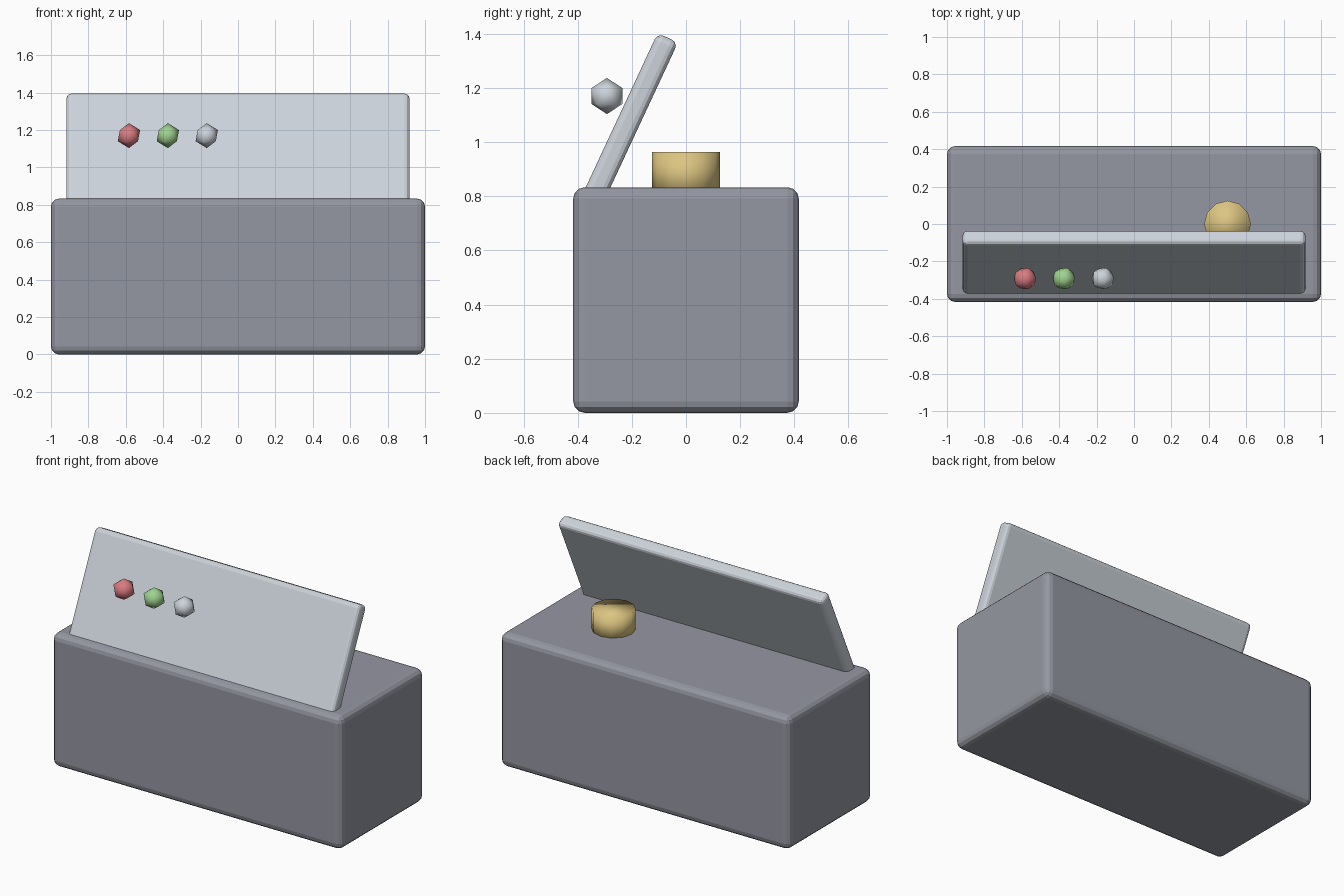
import bpy
import math

cube = bpy.data.objects.get("Cube")
if cube:
    bpy.data.objects.remove(cube, do_unlink=True)


def material(name, rgb):
    mat = bpy.data.materials.new(name)
    mat.use_nodes = True
    colour = (*rgb, 1)
    mat.diffuse_color = colour
    mat.node_tree.nodes["Principled BSDF"].inputs["Base Color"].default_value = colour
    return mat


slate = material("slate grey", (0.30, 0.31, 0.36))
silver = material("pale silver", (0.60, 0.65, 0.70))
gold = material("warm gold", (0.72, 0.56, 0.22))
red = material("soft red", (0.70, 0.20, 0.22))
green = material("soft green", (0.35, 0.65, 0.28))


def finish(name, mat):
    obj = bpy.context.object
    obj.name = name
    obj.data.materials.append(mat)
    return obj


def rounded_box(name, size, centre, bevel, mat, tilt=0):
    bpy.ops.mesh.primitive_cube_add(size=1, location=centre)
    obj = finish(name, mat)
    obj.scale = size
    bpy.ops.object.transform_apply(location=False, rotation=False, scale=True)
    obj.rotation_euler.x = tilt
    mod = obj.modifiers.new("rounded edges", "BEVEL")
    mod.width = bevel
    mod.segments = 3
    return obj


# Main cabinet and the leaning panel set into its top
rounded_box("cabinet", (2, 0.833, 0.833), (0, 0, 0.4167), 0.042, slate)
rounded_box("leaning_panel", (1.833, 0.083, 0.667), (0, -0.208, 1.083), 0.025,
            silver, math.radians(-25))

# Round knob on the top
bpy.ops.mesh.primitive_cylinder_add(vertices=12, radius=0.125, depth=0.163,
                                    location=(0.5, 0, 0.8815))
finish("top_knob", gold)
bpy.ops.object.shade_smooth()

# Row of indicator lights in front of the panel
for i, (name, mat) in enumerate((("red", red), ("green", green), ("silver", silver))):
    bpy.ops.mesh.primitive_ico_sphere_add(subdivisions=1, radius=0.0667,
                                          location=(-0.583 + 0.208 * i, -0.292, 1.17))
    finish(name + "_light", mat)
    bpy.ops.object.shade_smooth()
